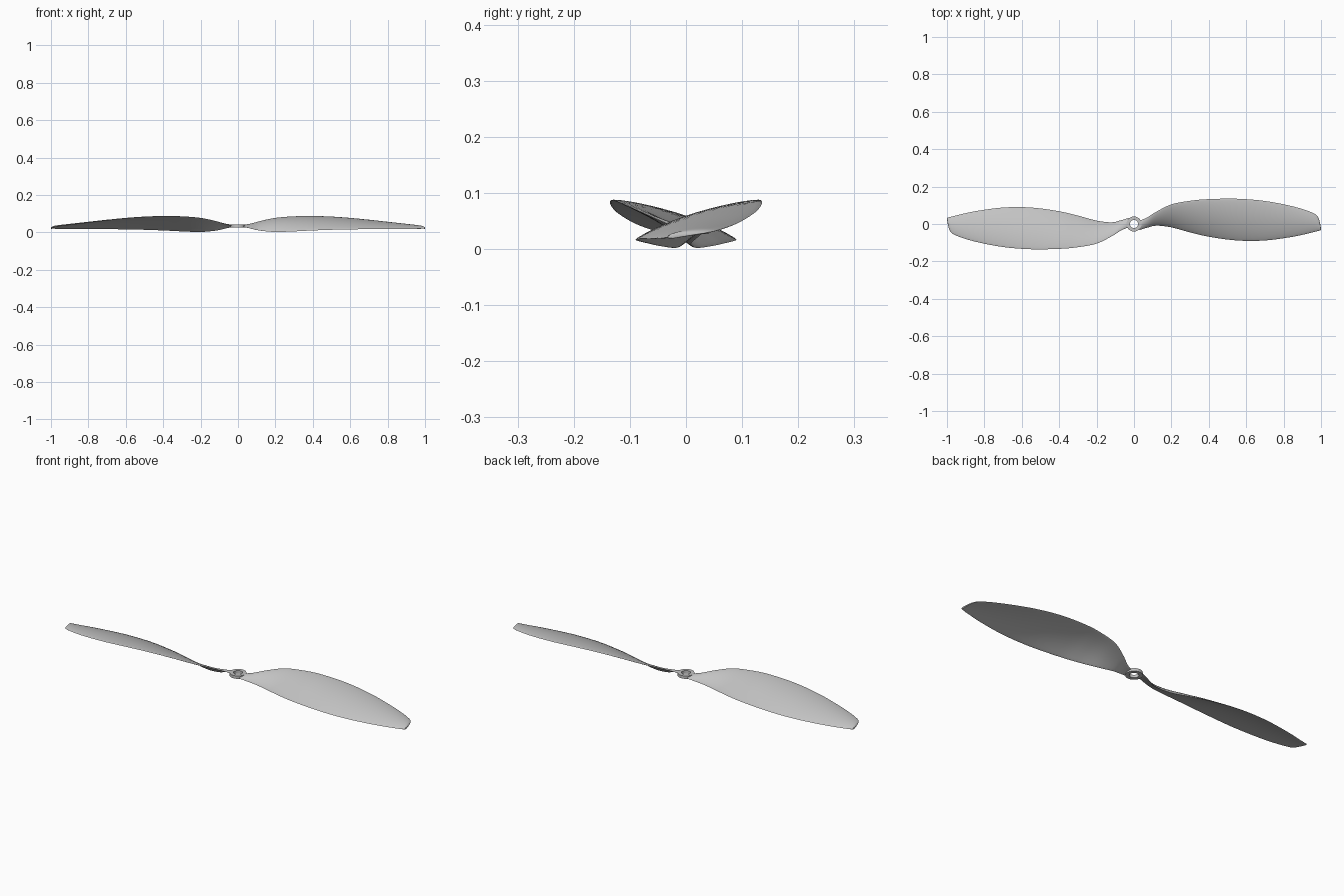
import bpy
import bmesh
import math
from mathutils import Vector

cube = bpy.data.objects.get("Cube")
if cube:
    bpy.data.objects.remove(cube, do_unlink=True)

# One grey plastic for the whole propeller
grey = bpy.data.materials.new("light grey plastic")
grey.use_nodes = True
colour = (0.55, 0.55, 0.55, 1.0)
grey.diffuse_color = colour
grey.node_tree.nodes["Principled BSDF"].inputs["Base Color"].default_value = colour

# Blade stations: x, trailing edge y and z, leading edge y and z
STATIONS = [
    (.03, -.032, .030, .018, .037),
    (.07, -.020, .020, .035, .046),
    (.12, -.009, .009, .066, .060),
    (.20, -.018, .002, .105, .077),
    (.30, -.045, .005, .124, .085),
    (.40, -.068, .010, .133, .087),
    (.55, -.088, .015, .135, .080),
    (.70, -.088, .017, .123, .065),
    (.85, -.068, .018, .094, .047),
    (.95, -.046, .019, .062, .035),
    (.985, -.037, .020, .035, .029),
    (1.0, -.032, .021, -.022, .022),
]
STEPS_PER_STATION = 6
CHORD_STEPS = 16
CAMBER = 0.06
HALF_THICKNESS = 0.0045


def smooth_stations(rows, steps):
    """Interpolate the table rows with a Catmull-Rom spline."""
    pts = [Vector(row) for row in rows]
    result = []
    for i in range(len(pts) - 1):
        start, end = pts[i], pts[i + 1]
        before = pts[max(i - 1, 0)]
        after = pts[min(i + 2, len(pts) - 1)]
        slope_a = (end - before) / 2
        slope_b = (after - start) / 2
        for k in range(steps):
            t = k / steps
            s = 1 - t
            result.append(start * (s * s * (1 + 2 * t)) + slope_a * (t * s * s)
                          + end * (t * t * (1 + 2 * s)) - slope_b * (t * t * s))
    result.append(pts[-1])
    return result


def airfoil_loop(station):
    """Closed cambered section running over the top and back underneath."""
    x, trail_y, trail_z, lead_y, lead_z = station
    trail = Vector((x, trail_y, trail_z))
    span = Vector((x, lead_y, lead_z)) - trail
    chord = span.length
    normal = Vector((0, -span.z, span.y)) / chord

    def surface_point(step, side):
        t = (1 - math.cos(math.pi * step / CHORD_STEPS)) / 2
        arch = 4 * t * (1 - t)
        half = min(HALF_THICKNESS, chord / 4) * math.sqrt(max(arch, 0))
        return trail + span * t + normal * (CAMBER * chord * arch + side * half)

    top = [surface_point(k, 1) for k in range(CHORD_STEPS + 1)]
    bottom = [surface_point(k, -1) for k in range(CHORD_STEPS - 1, 0, -1)]
    return top + bottom


def loft(name, loops, closed):
    """Skin a row of equal closed loops, joined into a ring or capped."""
    bm = bmesh.new()
    rings = [[bm.verts.new(p) for p in loop] for loop in loops]
    pairs = list(zip(rings, rings[1:]))
    if closed:
        pairs.append((rings[-1], rings[0]))
    else:
        bm.faces.new(rings[0])
        bm.faces.new(rings[-1])
    for a, b in pairs:
        for i in range(len(a)):
            j = (i + 1) % len(a)
            bm.faces.new((a[i], a[j], b[j], b[i]))
    bmesh.ops.recalc_face_normals(bm, faces=bm.faces[:])
    mesh = bpy.data.meshes.new(name)
    bm.to_mesh(mesh)
    bm.free()
    mesh.materials.append(grey)
    return add_object(name, mesh)


def add_object(name, mesh):
    obj = bpy.data.objects.new(name, mesh)
    bpy.context.collection.objects.link(obj)
    return obj


def shade(obj):
    bpy.ops.object.select_all(action="DESELECT")
    obj.select_set(True)
    bpy.context.view_layer.objects.active = obj
    bpy.ops.object.shade_smooth_by_angle(angle=math.radians(40))


# Twisted blades, the second turned half a revolution
sections = smooth_stations(STATIONS, STEPS_PER_STATION)
left_blade = loft("left_blade", [airfoil_loop(s) for s in sections], False)
shade(left_blade)
right_blade = add_object("right_blade", left_blade.data.copy())
right_blade.rotation_euler.z = math.pi

# Hub ring with an open shaft hole
HOLE, RIM, LOW, HIGH = 0.022, 0.04, 0.027, 0.042
SEGMENTS = 48
profile = [(HOLE, LOW), (RIM, LOW), (RIM, HIGH), (HOLE, HIGH)]
hub_loops = []
for n in range(SEGMENTS):
    angle = math.tau * n / SEGMENTS
    hub_loops.append([Vector((r * math.cos(angle), r * math.sin(angle), z))
                      for r, z in profile])
shade(loft("hub_ring", hub_loops, True))
